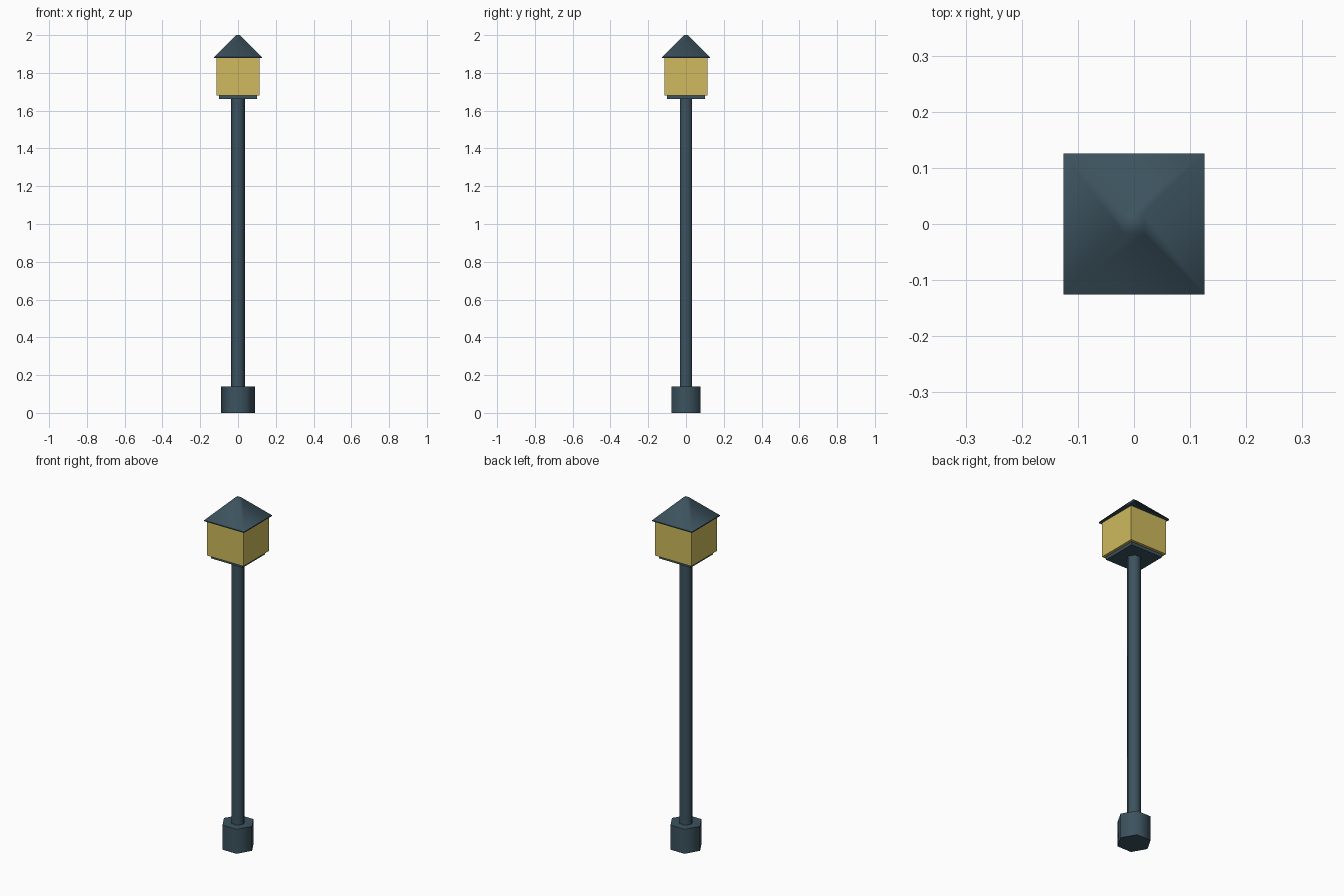
import bpy, bmesh, math

cube = bpy.data.objects.get("Cube")
if cube:
    bpy.data.objects.remove(cube, do_unlink=True)


def material(name, rgb):
    mat = bpy.data.materials.new(name)
    mat.use_nodes = True
    mat.diffuse_color = (*rgb, 1)
    mat.node_tree.nodes["Principled BSDF"].inputs["Base Color"].default_value = (*rgb, 1)
    return mat


slate = material("slate_metal", (0.045, 0.085, 0.112))
glow = material("lamp_yellow", (0.62, 0.49, 0.11))


def stack(name, sides, rings, mat, turn=0.0, smooth=None):
    """Loft regular polygons through (corner radius, height) rings, capped at both ends."""
    bm = bmesh.new()
    loops = []
    for radius, z in rings:
        angles = [turn + math.tau * i / sides for i in range(sides)]
        loops.append([bm.verts.new((radius * math.cos(a), radius * math.sin(a), z)) for a in angles])
    for low, high in zip(loops, loops[1:]):
        for i in range(sides):
            j = (i + 1) % sides
            bm.faces.new((low[i], low[j], high[j], high[i]))
    bm.faces.new(loops[0][::-1])
    bm.faces.new(loops[-1])
    mesh = bpy.data.meshes.new(name)
    bm.to_mesh(mesh)
    bm.free()
    mesh.materials.append(mat)
    obj = bpy.data.objects.new(name, mesh)
    bpy.context.collection.objects.link(obj)
    if smooth:
        bpy.ops.object.select_all(action="DESELECT")
        obj.select_set(True)
        bpy.context.view_layer.objects.active = obj
        bpy.ops.object.shade_smooth_by_angle(angle=math.radians(smooth))
    return obj


def square(name, rings, mat, smooth=None):
    """Square stack given by half widths."""
    return stack(name, 4, [(h * math.sqrt(2), z) for h, z in rings], mat, math.pi / 4, smooth)


# Six-sided foot and pole
stack("base", 6, [(0.089, 0), (0.089, 0.14)], slate, smooth=65)
stack("pole", 6, [(0.038, 0.14), (0.038, 1.665)], slate, smooth=65)

# Lantern head
square("lantern_tray", [(0.1, 1.662), (0.1, 1.68)], slate)
square("lantern_glass", [(0.115, 1.68), (0.115, 1.88)], glow)

# Pyramid roof with a thin eave and a softened tip
square("roof_eave", [(0.126, 1.878), (0.126, 1.884)], slate)
square("roof", [(0.126, 1.884), (0.018, 1.993), (0.011, 2.0)], slate, smooth=65)
